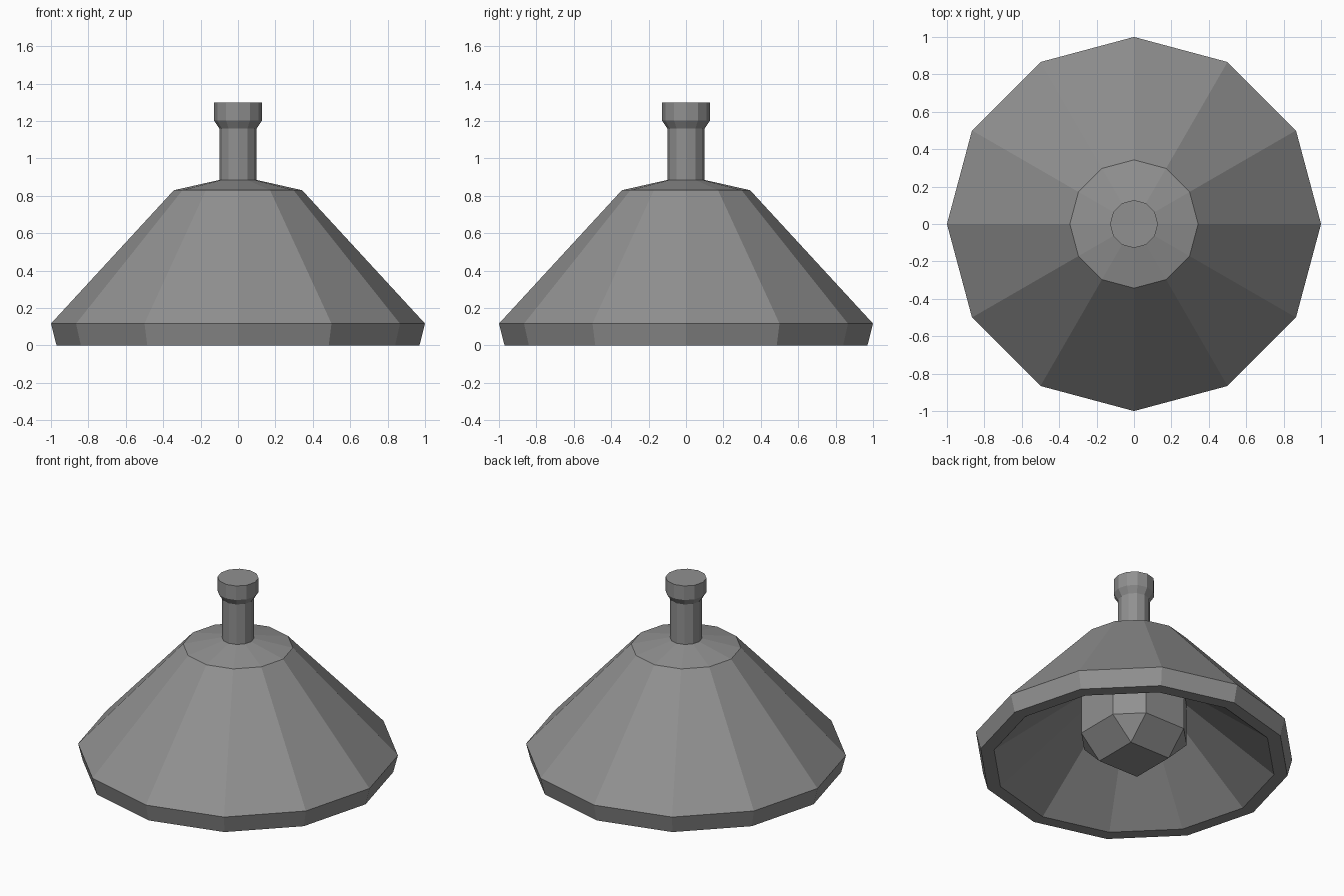
import bpy, bmesh, math

if "Cube" in bpy.data.objects:
    bpy.data.objects.remove(bpy.data.objects["Cube"])

SIDES = 12

grey = bpy.data.materials.new("plain_grey")
grey.diffuse_color = (0.28, 0.28, 0.28, 1)
grey.use_nodes = True
grey.node_tree.nodes["Principled BSDF"].inputs["Base Color"].default_value = grey.diffuse_color


def finish(bm, name):
    bmesh.ops.recalc_face_normals(bm, faces=bm.faces)
    mesh = bpy.data.meshes.new(name)
    bm.to_mesh(mesh)
    bm.free()
    mesh.materials.append(grey)
    obj = bpy.data.objects.new(name, mesh)
    bpy.context.collection.objects.link(obj)
    return obj


def lathe(name, profile, cap_top=False):
    """Faceted surface of revolution from (radius, height) rings."""
    bm = bmesh.new()
    rings = [[bm.verts.new((r * math.cos(2 * math.pi * i / SIDES),
                            r * math.sin(2 * math.pi * i / SIDES), z))
              for i in range(SIDES)] for r, z in profile]
    for low, high in zip(rings, rings[1:]):
        for i in range(SIDES):
            j = (i + 1) % SIDES
            bm.faces.new((low[i], low[j], high[j], high[i]))
    if cap_top:
        bm.faces.new(rings[-1])
    return finish(bm, name)


# Shade: inner cone, flat rim, outward-leaning lip, outer cone
lathe("lamp_shade", [(0.30, 0.47), (0.885, 0.0), (0.97, 0.0),
                     (1.0, 0.117), (0.343, 0.83)])

# Collar, stem and flared end cap
lathe("stem", [(0.343, 0.83), (0.10, 0.885), (0.10, 1.16),
               (0.128, 1.203), (0.128, 1.30)], cap_top=True)

# Bulb: cube with every edge chamfered, hanging inside the shade
bm = bmesh.new()
bmesh.ops.create_cube(bm, size=0.60)
bmesh.ops.bevel(bm, geom=bm.edges[:], offset=0.147, offset_type='OFFSET',
                segments=1, affect='EDGES')
bulb = finish(bm, "bulb")
bulb.location.z = 0.32
